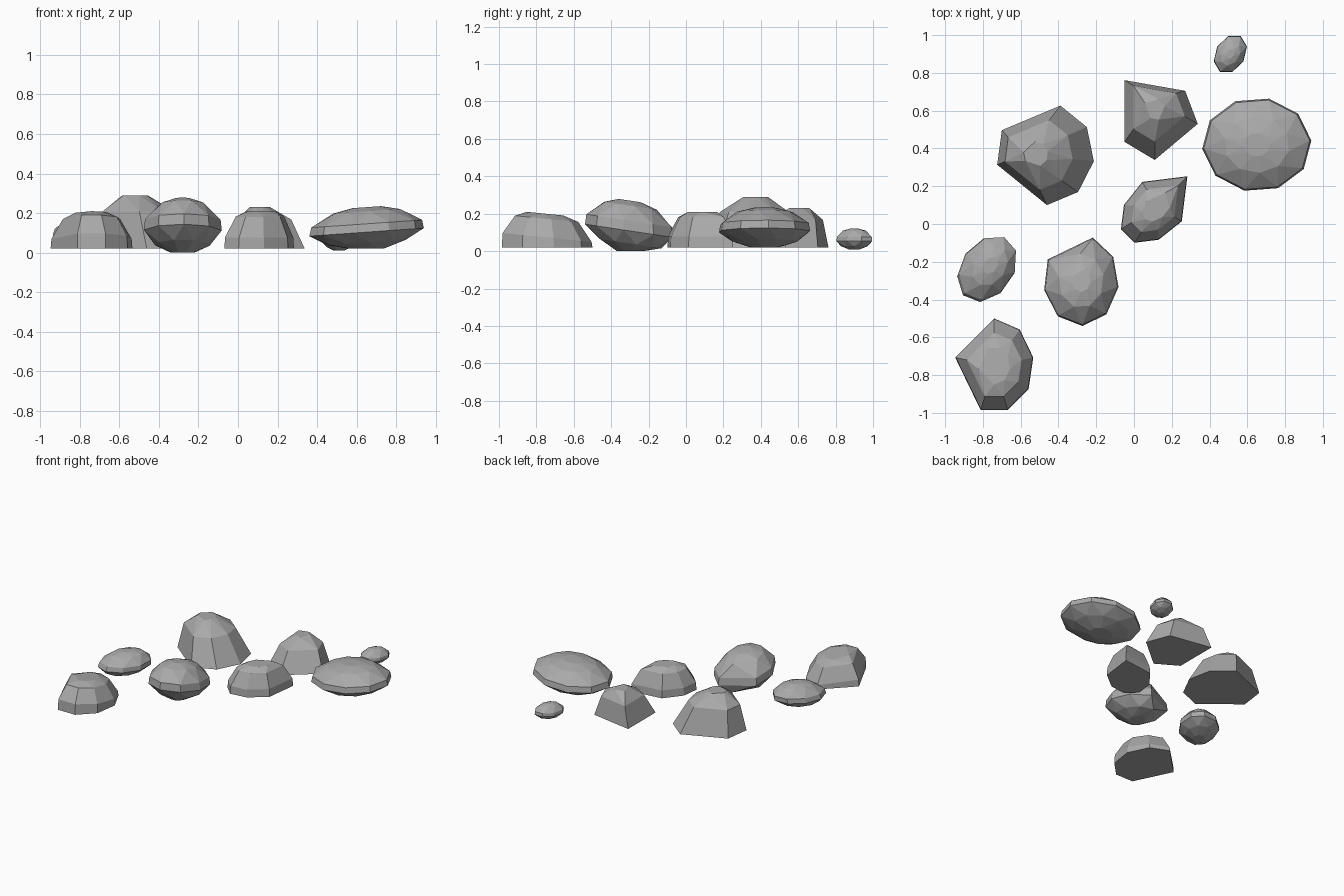
import bpy
import bmesh
from math import cos, sin, radians
from mathutils import Matrix, Vector

if "Cube" in bpy.data.objects:
    bpy.data.objects.remove(bpy.data.objects["Cube"], do_unlink=True)

# Single stone colour
grey = (0.4, 0.4, 0.4, 1)
stone = bpy.data.materials.new("grey_stone")
stone.use_nodes = True
stone.diffuse_color = grey
stone.node_tree.nodes["Principled BSDF"].inputs["Base Color"].default_value = grey

# Side profiles: (fraction of height, ring scale, twist in corner steps)
PEAK = [(0, 1, 0), (0.7, 0.7, 0), (1, 0.25, 0.5)]
BLOCK = [(0, 1, 0), (0.3, 0.98, 0), (0.85, 0.7, 0), (1, 0.4, 0.5)]
BOULDER = [(0, 0.3, 0.5), (0.15, 0.7, 0.5), (0.4, 1, 0), (0.6, 0.97, 0),
           (0.9, 0.6, 0.5), (1, 0.25, 0)]


def rock(name, profile, centre, radius, bottom, top, sides=9, start=0, skip=(),
         turn=0, crest=(0, 0), tilt=(0, 0)):
    """Convex faceted stone. Elliptical rings of corners follow the profile;
    skipped corners leave broad chipped sides. The crest shifts the top over,
    and the tilt raises one side of the rings above the base."""
    bm = bmesh.new()
    spin = Matrix.Rotation(radians(turn), 2)
    for fraction, scale, twist in profile:
        shift = Vector(crest) * fraction
        for corner in set(range(sides)) - set(skip):
            angle = radians(start + (corner + twist) * 360 / sides)
            offset = spin @ Vector((radius[0] * cos(angle), radius[1] * sin(angle))) * scale
            height = bottom + (top - bottom) * fraction
            if fraction:
                height += offset.dot(Vector(tilt))
            bm.verts.new((*(Vector(centre) + offset + shift), height))

    # Wrap the corners in a convex skin and merge nearly flat facets
    hull = bmesh.ops.convex_hull(bm, input=bm.verts[:], use_existing_faces=False)
    inside = {item for item in hull["geom_interior"] + hull["geom_unused"]
              if isinstance(item, bmesh.types.BMVert)}
    bmesh.ops.delete(bm, geom=list(inside), context="VERTS")
    bmesh.ops.dissolve_limit(bm, angle_limit=radians(4), verts=bm.verts[:], edges=bm.edges[:])
    bmesh.ops.recalc_face_normals(bm, faces=bm.faces[:])
    mesh = bpy.data.meshes.new(name)
    bm.to_mesh(mesh)
    bm.free()
    mesh.materials.append(stone)
    bpy.context.collection.objects.link(bpy.data.objects.new(name, mesh))


# Flat-bottomed stones
rock("tall_back_rock", PEAK, centre=(-0.47, 0.37), radius=(0.26, 0.27),
     bottom=0.02, top=0.29, start=-8, skip=(3, 6), crest=(-0.05, 0))
rock("pointed_back_rock", PEAK, centre=(0.11, 0.57), radius=(0.25, 0.21),
     bottom=0.02, top=0.23, sides=8, skip=(1, 4, 7), turn=130, crest=(0, 0.04))
rock("centre_rock", BLOCK, centre=(0.12, 0.09), radius=(0.23, 0.15),
     bottom=0.02, top=0.21, skip=(1, 8), turn=45)
rock("front_left_rock", BLOCK, centre=(-0.74, -0.75), radius=(0.21, 0.25),
     bottom=0.02, top=0.2, start=10, skip=(3, 5), tilt=(0, -0.1))

# Rounded boulders resting on a narrow underside
rock("broad_boulder", BOULDER, centre=(0.65, 0.42), radius=(0.29, 0.25),
     bottom=0.02, top=0.23, sides=10, start=5, tilt=(0.07, 0))
rock("round_boulder", BOULDER, centre=(-0.28, -0.3), radius=(0.2, 0.24),
     bottom=0, top=0.27, start=-8, skip=(3,), tilt=(0, -0.15))
rock("left_boulder", BOULDER, centre=(-0.79, -0.25), radius=(0.19, 0.14),
     bottom=0.02, top=0.19, start=10, turn=55, crest=(0.03, 0.03))
rock("small_back_pebble", BOULDER, centre=(0.51, 0.9), radius=(0.11, 0.08),
     bottom=0.01, top=0.12, sides=8, turn=60)
